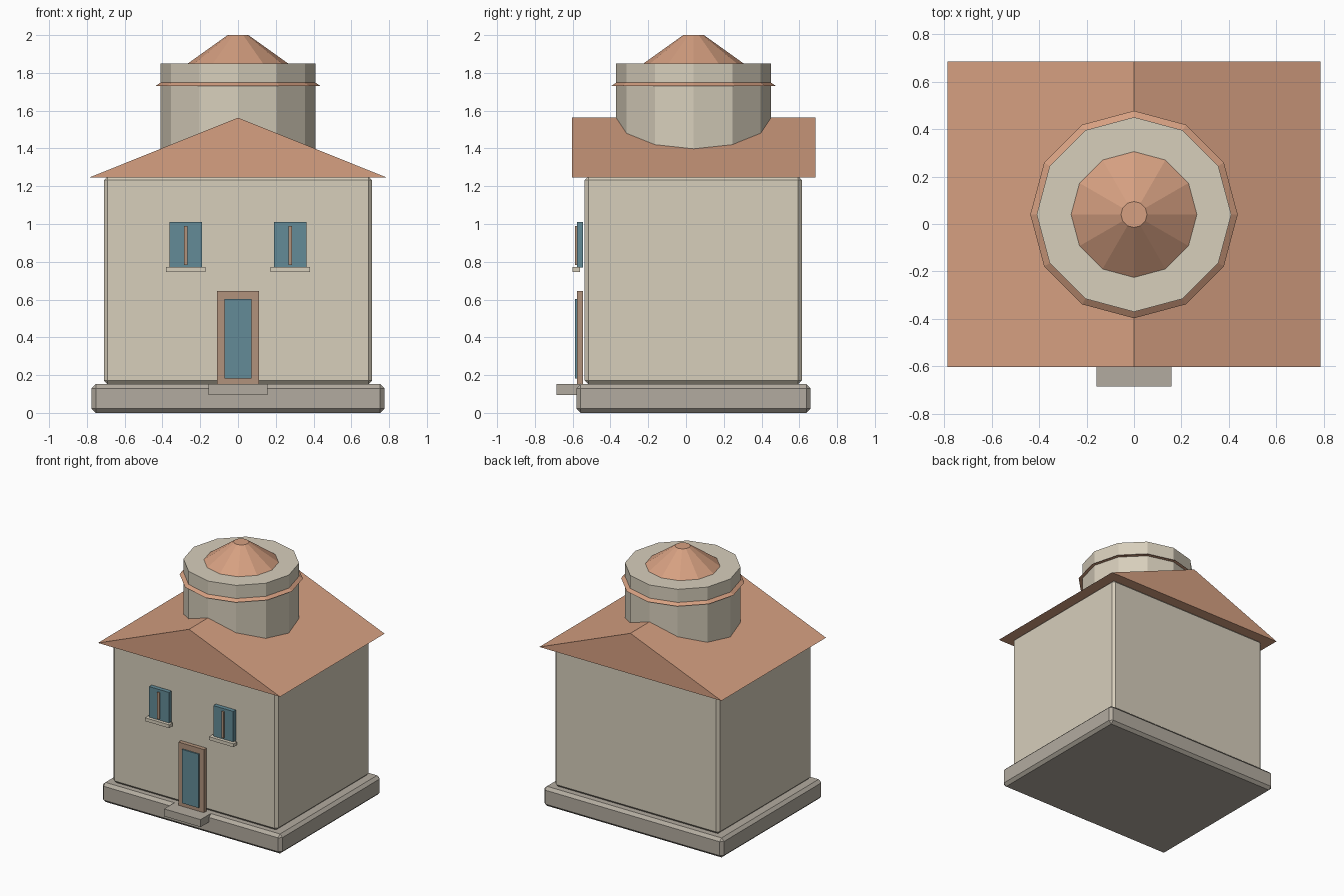
import bpy
import bmesh
from mathutils import Matrix

cube = bpy.data.objects.get("Cube")
if cube:
    bpy.data.objects.remove(cube, do_unlink=True)


def material(name, rgb):
    m = bpy.data.materials.new(name)
    m.use_nodes = True
    m.diffuse_color = (*rgb, 1)
    m.node_tree.nodes["Principled BSDF"].inputs["Base Color"].default_value = (*rgb, 1)
    return m


PLASTER = material("cream plaster", (0.68, 0.62, 0.50))
STONE = material("grey stone", (0.45, 0.41, 0.35))
TILE = material("terracotta tile", (0.67, 0.35, 0.22))
WOOD = material("brown wood", (0.44, 0.29, 0.20))
GLASS = material("blue glass", (0.125, 0.26, 0.31))


def finish(name, bm, mat):
    bmesh.ops.recalc_face_normals(bm, faces=bm.faces)
    mesh = bpy.data.meshes.new(name)
    bm.to_mesh(mesh)
    bm.free()
    mesh.materials.append(mat)
    obj = bpy.data.objects.new(name, mesh)
    bpy.context.collection.objects.link(obj)
    return obj


def box(name, mat, x, y, z, bevel=0):
    """Box from (low, high) ranges, with optional chamfered edges."""
    bm = bmesh.new()
    bmesh.ops.create_cube(bm, size=1)
    for v in bm.verts:
        for i, (low, high) in enumerate((x, y, z)):
            v.co[i] = high if v.co[i] > 0 else low
    obj = finish(name, bm, mat)
    if bevel:
        mod = obj.modifiers.new("chamfer", "BEVEL")
        mod.width = bevel
        mod.segments = 1
    return obj


def frustum(name, mat, r_low, r_high, z_low, z_high):
    """Twelve-sided tower piece around the tower axis."""
    bm = bmesh.new()
    bmesh.ops.create_cone(
        bm, cap_ends=True, segments=12, radius1=r_low, radius2=r_high,
        depth=z_high - z_low,
        matrix=Matrix.Translation((0, 0.04, (z_low + z_high) / 2)))
    return finish(name, bm, mat)


# Plinth, walls and doorstep
box("plinth", STONE, (-0.775, 0.775), (-0.58, 0.66), (0, 0.152), 0.022)
box("walls", PLASTER, (-0.71, 0.71), (-0.537, 0.613), (0.152, 1.252), 0.02)
box("doorstep", STONE, (-0.157, 0.157), (-0.685, -0.56), (0.095, 0.153))

# Gable roof: triangle extruded front to back
bm = bmesh.new()
gable = bm.faces.new([bm.verts.new(p) for p in
                      ((-0.785, -0.603, 1.247), (0.785, -0.603, 1.247), (0, -0.603, 1.563))])
extruded = bmesh.ops.extrude_face_region(bm, geom=[gable], use_keep_orig=True)
bmesh.ops.translate(bm, vec=(0, 1.288, 0),
                    verts=[g for g in extruded["geom"] if isinstance(g, bmesh.types.BMVert)])
finish("gable_roof", bm, TILE)

# Round tower with its tiled band and cap
frustum("tower_drum", PLASTER, 0.41, 0.41, 1.3, 1.85)
frustum("tower_band", TILE, 0.437, 0.41, 1.73, 1.748)
frustum("tower_cap", TILE, 0.265, 0.055, 1.85, 2.0)

# Door
box("door_frame", WOOD, (-0.11, 0.11), (-0.577, -0.545), (0.152, 0.645))
box("door_panel", GLASS, (-0.072, 0.072), (-0.587, -0.57), (0.183, 0.602))

# Windows, one on each side of the door
for side, cx in (("right", -0.277), ("left", 0.277)):
    box(side + "_window_pane", GLASS, (cx - 0.086, cx + 0.086), (-0.577, -0.545), (0.77, 1.01))
    box(side + "_window_bar", WOOD, (cx - 0.01, cx + 0.01), (-0.587, -0.57), (0.783, 0.99))
    box(side + "_window_sill", PLASTER, (cx - 0.105, cx + 0.105), (-0.602, -0.56), (0.746, 0.772))
